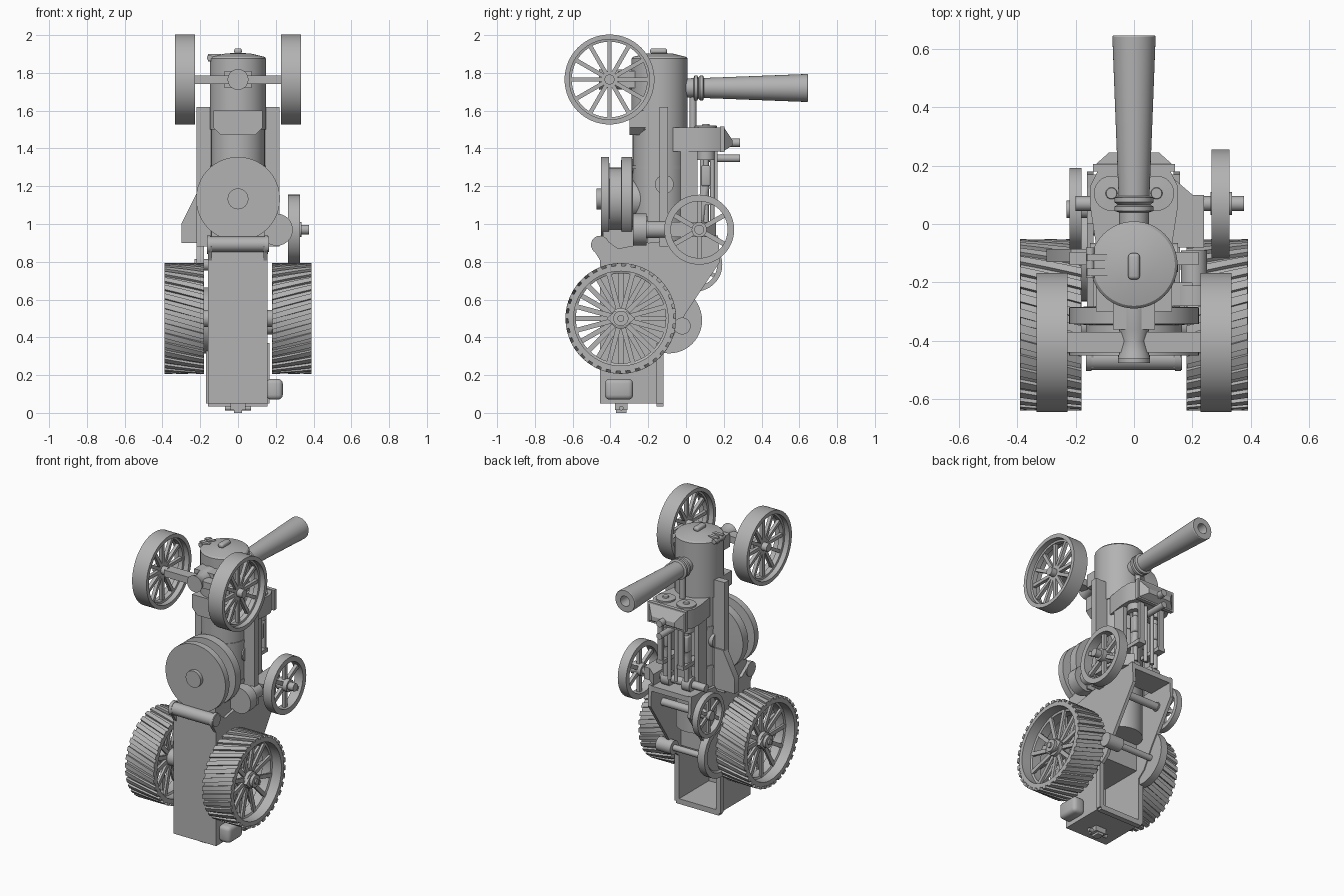
import bpy, bmesh, math
from mathutils import Matrix, Vector

cube = bpy.data.objects.get("Cube")
if cube:
    bpy.data.objects.remove(cube, do_unlink=True)

grey = bpy.data.materials.new("plain_grey")
grey.use_nodes = True
grey.diffuse_color = (0.45, 0.45, 0.45, 1)
grey.node_tree.nodes["Principled BSDF"].inputs["Base Color"].default_value = grey.diffuse_color

X, Y, Z = Vector((1, 0, 0)), Vector((0, 1, 0)), Vector((0, 0, 1))


def finish(name, bm):
    bmesh.ops.recalc_face_normals(bm, faces=bm.faces)
    mesh = bpy.data.meshes.new(name)
    bm.to_mesh(mesh)
    bm.free()
    mesh.materials.append(grey)
    mesh.shade_smooth()
    mesh.set_sharp_from_angle(angle=math.radians(32))
    obj = bpy.data.objects.new(name, mesh)
    bpy.context.collection.objects.link(obj)
    return obj


def box(name, x0, x1, y0, y1, z0, z1, bevel=0):
    bm = bmesh.new()
    size = Matrix.Diagonal((x1 - x0, y1 - y0, z1 - z0, 1))
    mid = Matrix.Translation(((x0 + x1) / 2, (y0 + y1) / 2, (z0 + z1) / 2))
    bmesh.ops.create_cube(bm, size=1, matrix=mid @ size)
    if bevel:
        bmesh.ops.bevel(bm, geom=bm.edges[:], offset=bevel, segments=3, affect='EDGES', profile=0.5)
    return finish(name, bm)


def lathe(name, profile, origin, axis=Z, segs=48):
    """Revolve (radius, distance) points around an axis through origin."""
    bm = bmesh.new()
    verts = [bm.verts.new((r, 0, h)) for r, h in profile]
    edges = [bm.edges.new(pair) for pair in zip(verts, verts[1:])]
    bmesh.ops.spin(bm, geom=verts + edges, cent=(0, 0, 0), axis=Z, angle=math.tau, steps=segs)
    bmesh.ops.remove_doubles(bm, verts=bm.verts[:], dist=1e-5)
    turn = Z.rotation_difference(axis).to_matrix().to_4x4()
    bm.transform(Matrix.Translation(origin) @ turn)
    return finish(name, bm)


def rod(name, r, start, end, segs=24):
    start, end = Vector(start), Vector(end)
    d = end - start
    return lathe(name, [(0, 0), (r, 0), (r, d.length), (0, d.length)], start, d.normalized(), segs)


def prism(name, points, to_3d, depth):
    """Extrude a flat outline by the depth vector."""
    bm = bmesh.new()
    face = bm.faces.new([bm.verts.new(to_3d(*p)) for p in points])
    out = bmesh.ops.extrude_face_region(bm, geom=[face])["geom"]
    bmesh.ops.translate(bm, vec=depth, verts=[v for v in out if isinstance(v, bmesh.types.BMVert)])
    return finish(name, bm)


def spokes(name, centre, count, r0, r1, width, thick, planes):
    """Radial flat bars around x; every second plane is staggered."""
    bm = bmesh.new()
    for k, off in enumerate(planes):
        for i in range(count):
            turn = Matrix.Rotation((i + k / 2) * math.tau / count, 4, 'X')
            bar = Matrix.Translation((off, 0, (r0 + r1) / 2)) @ Matrix.Diagonal((thick, width, r1 - r0, 1))
            bmesh.ops.create_cube(bm, size=1, matrix=Matrix.Translation(centre) @ turn @ bar)
    return finish(name, bm)


def rim(name, centre, half, r_in, r_out, rib=0.0):
    prof = [(r_in, -half), (r_out, -half), (r_out, half), (r_in, half),
            (r_in, half * .35), (r_in - rib, half * .3), (r_in - rib, -half * .3), (r_in, -half * .35)]
    return lathe(name, prof + prof[:1], centre, X, 64)


def treads(name, centre, half, r0, r1, count, side):
    """Slanted strips wrapped on the wheel face."""
    bm = bmesh.new()
    step, cuts = math.tau / count, 4
    for i in range(count):
        rings = []
        for j in range(cuts + 1):
            t = j / cuts
            x = side * half * (1 - 2 * t)
            a = (i - 1.1 * t) * step
            ring = []
            for r, da in ((r0, 0), (r1, 0), (r1, .55 * step), (r0, .55 * step)):
                ring.append(bm.verts.new(centre + Vector((x, -r * math.cos(a + da), r * math.sin(a + da)))))
            rings.append(ring)
        bm.faces.new(rings[0])
        bm.faces.new(rings[-1])
        for a, b in zip(rings, rings[1:]):
            for k in range(4):
                bm.faces.new((a[k], a[k - 1], b[k - 1], b[k]))
    return finish(name, bm)


# Boiler, smokebox and its door
by = -0.14
lathe("boiler", [(0, .6), (.142, .6), (.142, 1.52), (0, 1.52)], (0, by, 0))
lathe("smokebox", [(0, 1.5), (.149, 1.5), (.149, 1.875), (.14, 1.885), (.07, 1.902), (0, 1.907)], (0, by, 0))
for z in (1.03, 1.29):
    lathe("boiler_band", [(.14, z), (.146, z), (.146, z + .02), (.14, z + .02)], (0, by, 0))
box("door_handle", -.02, .02, -.19, -.1, 1.9, 1.93, .012)
for y in (-.165, -.115):
    box("door_hinge", -.16, -.09, y - .012, y + .012, 1.86, 1.9)
rod("hinge_pin", .015, (-.15, -.185, 1.88), (-.15, -.08, 1.88))
prism("saddle", [(-.13, 1.6), (.13, 1.6), (.13, 1.51), (.09, 1.47), (-.09, 1.47), (-.13, 1.51)],
      lambda x, z: (x, -.3, z), Y * .14)
for s in (-1, 1):
    rod("boiler_boss", .05, (s * .1, -.115, 1.21), (s * .15, -.115, 1.21))

# Chimney
lathe("chimney", [(0, -.03), (.05, -.03), (.052, .04), (.067, .045), (.067, .06), (.055, .065),
                  (.067, .075), (.067, .09), (.053, .095), (.074, .64), (.071, .645),
                  (.034, .645), (.03, .5), (0, .5)], (0, 0, 1.72), Y)
rod("chimney_strut", .018, (0, .037, 1.48), (0, .037, 1.7))

# Front axle and wheels
fy, fz = -.405, 1.765
box("front_axle", -.24, .24, -.44, -.37, 1.742, 1.787)
lathe("axle_pivot", [(0, -.46), (.055, -.46), (.05, -.44), (.04, -.4), (.052, -.36), (.052, -.25), (0, -.25)],
      (0, 0, fz), Y)
box("axle_bracket", -.072, .072, -.36, -.24, 1.72, 1.81)
for s in (-1, 1):
    c = Vector((s * .281, fy, fz))
    rim("front_wheel_rim", c, .053, .212, .238, .012)
    spokes("front_wheel_spokes", c, 12, .02, .205, .022, .022, [0])
    rod("front_wheel_hub", .027, c - X * .05, c + X * .05)

# Driving wheels
rc = Vector((0, -.345, .5))
rod("rear_axle", .045, rc - X * .3, rc + X * .3)
for s in (-1, 1):
    c = rc + X * s * .285
    rim("rear_wheel_rim", c, .103, .25, .279, .012)
    treads("rear_wheel_treads", c, .105, .275, .293, 34, s)
    spokes("rear_wheel_spokes", c, 12, .04, .25, .026, .016, [-.03, .03])
    lathe("rear_wheel_hub", [(0, -.09), (.055, -.09), (.055, .06), (.04, .065), (.04, .09),
                             (.018, .09), (.018, .1), (0, .1)], c, X * s)
    prism("hub_plate", [(-.075, 0), (-.03, .04), (.03, .04), (.075, 0), (.03, -.04), (-.03, -.04)],
          lambda y, z: (c.x + s * .05, c.y + y, c.z + z), X * s * .02)

# Hornplates and tender
side = [(-.45, .05), (-.12, .05), (-.12, .36), (-.07, .4), (0, .53), (.08, .65), (.18, .8), (.17, .94),
        (-.2, .9), (-.36, .87), (-.45, .935), (-.49, .92), (-.5, .88), (-.45, .8)]
for x in (-.16, .135):
    prism("hornplate", side, lambda y, z: (x, y, z), X * .022)
box("front_plate", -.16, .157, -.455, -.435, .05, .9)
box("tender_end", -.16, .157, -.455, -.12, .05, .07)
box("tender_end_lip", -.16, .157, -.155, -.12, .035, .055)
for x in (-.17, .15):
    box("tender_side_lip", x, x + .018, -.155, -.12, .05, .37)
box("firebox", -.14, .14, -.44, -.14, .42, .97)
rod("roller", .04, (-.16, -.46, .893), (.165, -.46, .893))
for x in (-.155, .15):
    rod("roller_end", .048, (x - .01, -.455, .89), (x + .01, -.455, .89))
box("toolbox", .15, .237, -.43, -.28, .07, .18, .025)
box("hitch_block", -.04, .04, -.375, -.31, .015, .06)
box("hitch_plate", -.022, .022, -.37, -.315, 0, .02)
rod("hitch_pin", .012, (-.07, -.343, .025), (.07, -.343, .025))
rod("brake_drum", .045, (.1, -.02, .46), (.21, -.02, .46))
rod("brake_shaft", .02, (-.15, -.02, .46), (.12, -.02, .46))

# Drive disc and pulley on the right side
lathe("gear_disc", [(0, -.02), (.13, -.02), (.14, -.03), (.175, -.03), (.175, .02), (0, .02)], (-.165, -.09, .49), X)
pc = Vector((-.2, .05, .785))
rim("pulley_rim", pc, .02, .115, .142)
spokes("pulley_spokes", pc, 6, .02, .12, .022, .016, [0])
rod("pulley_shaft", .03, pc - X * .03, pc + X * .07)
rod("countershaft", .025, pc, (.15, pc.y, pc.z))

# Big front drum
lathe("drum", [(0, -.475), (.055, -.475), (.055, -.45), (.222, -.45), (.222, -.408), (.165, -.405), (.165, -.345),
               (.222, -.342), (.222, -.285), (.1, -.28), (.1, -.2), (0, -.2)], (0, 0, 1.133), Y, 64)

# Side rails beside the boiler
for s in (-1, 1):
    box("side_rail", min(s * .13, s * .22), max(s * .13, s * .22), -.14, -.095, .88, 1.62)
prism("rail_wing", [(-.15, .9), (-.3, .9), (-.3, 1.0), (-.215, 1.17), (-.15, 1.17)],
      lambda x, z: (x, -.13, z), Y * .045)

# Pump on the left side
rod("pump_body", .085, (.205, -.28, .97), (.205, -.21, .97), 32)
rod("pump_neck", .045, (.205, -.22, .97), (.205, -.09, .97))
box("pump_bracket", .12, .2, -.28, -.2, .9, 1.04)
prism("bearing_bracket", [(.13, -.08), (.24, -.08), (.24, .1), (.2, .1), (.13, .16)],
      lambda x, y: (x, y, .93), Z * .08)

# Cylinder block and valve chest
prism("cylinder_block", [(-.13, -.07), (.13, -.07), (.15, .06), (.15, .13), (.12, .19), (-.12, .19),
                         (-.15, .13), (-.15, .06)], lambda x, y: (x, y, 1.385), Z * .125)
box("chest_flange", -.14, .14, .18, .205, 1.38, 1.515)
bm = bmesh.new()
low = [bm.verts.new((x, .205, z)) for x, z in ((-.13, 1.39), (.13, 1.39), (.13, 1.505), (-.13, 1.505))]
top = [bm.verts.new((x, .245, z)) for x, z in ((-.085, 1.415), (.085, 1.415), (.085, 1.445), (-.085, 1.445))]
bm.faces.new(low)
bm.faces.new(top)
for k in range(4):
    bm.faces.new((low[k], low[k - 1], top[k - 1], top[k]))
finish("chest_cover", bm)
rod("chest_knob", .022, (0, .22, 1.43), (0, .285, 1.43))
rod("drain_pipe", .02, (0, .1, 1.347), (0, .285, 1.347))

# Motion work: cylinders, slide bars, rods, crankshaft
for s in (-1, 1):
    x = s * .077
    lathe("cylinder_cap", [(0, 1.5), (.06, 1.5), (.06, 1.52), (.02, 1.522), (.018, 1.53), (0, 1.53)], (x, .105, 0))
    rod("cylinder_end", .05, (x, .105, 1.34), (x, .105, 1.39))
    rod("piston_rod", .016, (x, .105, 1.0), (x, .105, 1.36))
    box("crosshead", x - .025, x + .025, .08, .13, 1.2, 1.31, .01)
    for y in (.075, .15):
        box("slide_bar", x - .018, x + .018, y, y + .018, 1.12, 1.39)
    box("slide_bar_foot", x - .025, x + .025, 0, .17, 1.1, 1.125)
    box("frame_bar", s * .12 - .015, s * .12 + .015, -.03, .06, .93, 1.39)
    rod("connecting_rod", .02, (x, .07, .97), (x, .105, 1.2))
    rod("crank_web", .05, (x - .03, .07, .97), (x + .03, .07, .97))
    rod("valve_rod", .012, (s * .025, .14, 1.0), (s * .025, .14, 1.39))
rod("crankshaft", .025, (-.2, .07, .97), (.37, .07, .97))
box("motion_plate", -.16, .157, .0, .17, .9, .935)

# Flywheel
wc = Vector((.296, .07, .97))
rim("flywheel_rim", wc, .031, .15, .185)
spokes("flywheel_spokes", wc, 6, .02, .155, .026, .022, [0])
rod("flywheel_hub", .04, wc - X * .035, wc + X * .04)
rod("flywheel_cap", .026, wc, wc + X * .08)
